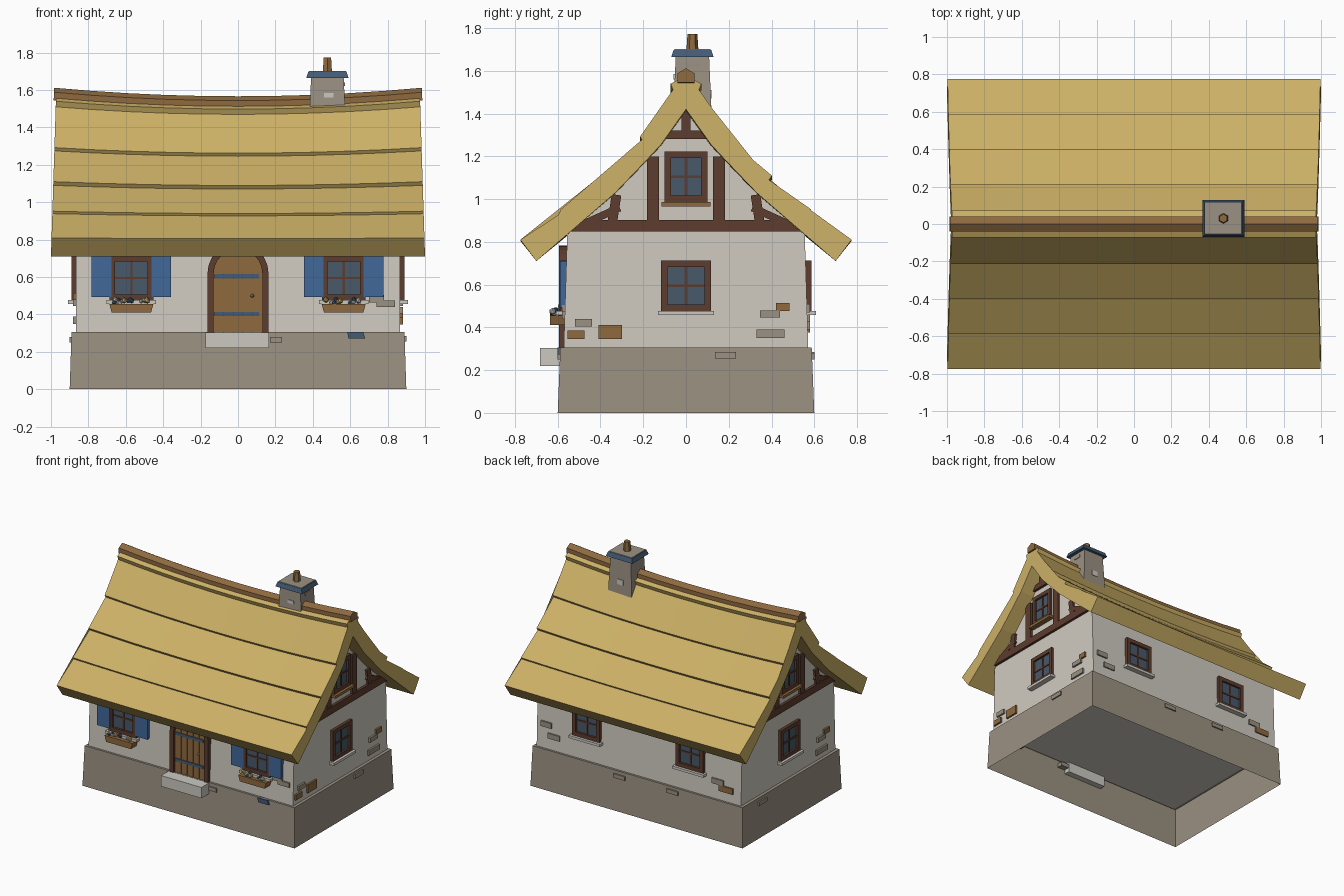
import bpy, bmesh, math, random
from mathutils import Matrix, Vector

if "Cube" in bpy.data.objects:
    bpy.data.objects.remove(bpy.data.objects["Cube"])
random.seed(4)


def material(name, *rgb):
    lin = [((c / 255 + 0.055) / 1.055) ** 2.4 for c in rgb] + [1]
    m = bpy.data.materials.new(name)
    m.use_nodes = True
    m.diffuse_color = lin
    m.node_tree.nodes["Principled BSDF"].inputs["Base Color"].default_value = lin
    return m


THATCH = material("straw thatch", 204, 176, 102)
PLASTER = material("cream plaster", 208, 203, 193)
STONE = material("grey stone", 155, 145, 130)
TIMBER = material("dark timber", 93, 60, 46)
WOOD = material("honey wood", 142, 106, 63)
BLUE = material("shutter blue", 66, 104, 152)
SLATE = material("slate blue", 68, 91, 117)
GLASS = material("window glass", 72, 88, 106)
PALE = material("pale stone", 204, 201, 193)


def finish(name, mat, bm):
    bmesh.ops.recalc_face_normals(bm, faces=bm.faces)
    me = bpy.data.meshes.new(name)
    bm.to_mesh(me)
    bm.free()
    me.materials.append(mat)
    ob = bpy.data.objects.new(name, me)
    bpy.context.collection.objects.link(ob)
    return ob


def loft(bm, rings):
    """Closed solid through rings of equal point count."""
    vs = [[bm.verts.new(p) for p in r] for r in rings]
    n = len(vs[0])
    for a, b in zip(vs, vs[1:]):
        for i in range(n):
            j = (i + 1) % n
            bm.faces.new((a[i], a[j], b[j], b[i]))
    return bm.faces.new(vs[0]), bm.faces.new(vs[-1])


def rect(u0, z0, u1, z1):
    return [(u0, z0), (u1, z0), (u1, z1), (u0, z1)]


def bar(u0, z0, u1, z1, w):
    """Slanted beam of width w between two points."""
    n = Vector((z0 - z1, u1 - u0)).normalized() * w / 2
    a, b = Vector((u0, z0)), Vector((u1, z1))
    return [a - n, b - n, b + n, a + n]


# A wall is (turn about z, distance out); u runs to the viewer's right
FRONT, RIGHT, BACK, LEFT = (0, .565), (90, .867), (180, .565), (270, .867)


def on_wall(name, mat, wall, shapes, depth, start=-.02):
    turn = Matrix.Rotation(math.radians(wall[0]), 3, 'Z')
    bm = bmesh.new()
    for pts in shapes:
        loft(bm, [[turn @ Vector((u, -wall[1] - d, z)) for u, z in pts]
                  for d in (start, depth)])
    return finish(name, mat, bm)


def frustum(name, mat, centre, z0, z1, half0, half1):
    bm = bmesh.new()
    caps = loft(bm, [[(centre[0] + u * h[0], centre[1] + v * h[1], z)
                      for u, v in rect(-1, -1, 1, 1)]
                     for z, h in ((z0, half0), (z1, half1))])
    return bm, caps


def block(name, mat, *args):
    bm, _ = frustum(name, mat, *args)
    return finish(name, mat, bm)


def mirrored(half):
    """Close a half outline, listed from bottom to top, over the axis."""
    return half + [(-u, z) for u, z in reversed(half) if u > 0]


# Foundation, open underneath
bm, caps = frustum("foundation", STONE, (0, 0), 0, .305, (.9, .6), (.89, .588))
bm.faces.remove(caps[0])
finish("foundation", STONE, bm)

# Plaster house body with gables
gable = mirrored([(.572, .3), (.555, .85), (.47, .93), (.33, 1.05), (.18, 1.21), (0, 1.44)])
bm = bmesh.new()
loft(bm, [[(x, y, z) for y, z in gable] for x in (-.867, .867)])
finish("house_body", PLASTER, bm)


# Sagging roof pieces swept along x
def sagging(name, mat, outline, reach, steps=10):
    bm = bmesh.new()
    rings = []
    for i in range(steps + 1):
        t = 2 * i / steps - 1
        ring = []
        for y, z in outline:
            k = (z - .71) / .85
            ring.append((t * (reach - .027 * k), y, z - .043 * k * (1 - t * t)))
        rings.append(ring)
    loft(bm, rings)
    return finish(name, mat, bm)


outer = [(.70, .71), (.775, .81), (.575, .94), (.572, .93), (.585, .952), (.388, 1.09),
         (.385, 1.085), (.402, 1.11), (.203, 1.275), (.2, 1.268), (.215, 1.292),
         (.062, 1.51), (.058, 1.505), (.072, 1.54), (0, 1.575)]
inner = [(0, 1.42), (.117, 1.255), (.18, 1.187), (.33, 1.03), (.48, .9)]
sagging("thatched_roof", THATCH,
        outer + [(-y, z) for y, z in reversed(outer[:-1])]
        + [(-y, z) for y, z in reversed(inner)] + inner[1:], 1.0)
sagging("ridge_beam", WOOD, mirrored([(.04, 1.545), (.04, 1.588), (0, 1.612)]), 1.012)

# Chimney
cx, cy = .478, .03
block("chimney_stack", STONE, (cx, cy), 1.28, 1.67, (.105, .095), (.087, .078))
block("chimney_cap", SLATE, (cx, cy), 1.665, 1.698, (.113, .099), (.102, .088))
block("chimney_top", STONE, (cx, cy), 1.695, 1.702, (.1, .086), (.098, .084))
bm = bmesh.new()
bmesh.ops.create_cone(bm, cap_ends=True, segments=6, radius1=.028, radius2=.023, depth=.075,
                      matrix=Matrix.Translation((cx, cy, 1.735)))
finish("chimney_pot", WOOD, bm)
on_wall("chimney_front_stone", PALE, (0, .04), [rect(.46, 1.56, .51, 1.585)], .018)
on_wall("chimney_back_stone", PALE, (180, .105), [rect(-.5, 1.47, -.45, 1.51)], .015)
on_wall("chimney_side_stone", STONE, (90, .56), [rect(0, 1.62, .06, 1.64)], .012)


# Windows
def window(name, wall, u, z, w, h, sill):
    f = .03
    on_wall(name + "_frame", TIMBER, wall,
            [rect(u - w, z - h, u - w + f, z + h), rect(u + w - f, z - h, u + w, z + h),
             rect(u - w, z - h, u + w, z - h + f), rect(u - w, z + h - f, u + w, z + h)], .022)
    on_wall(name + "_glass", GLASS, wall, [rect(u - w + f, z - h + f, u + w - f, z + h - f)], .006)
    on_wall(name + "_bars", TIMBER, wall,
            [rect(u - .006, z - h + f, u + .006, z + h - f),
             rect(u - w + f, z - .006, u + w - f, z + .006)], .012)
    on_wall(name + "_sill", sill, wall,
            [rect(u - w - .015, z - h - .02, u + w + .015, z - h)], .042)


for label, wall, spots in (("front", FRONT, (-.57, .565)), ("right", RIGHT, (0,)),
                           ("back", BACK, (-.44, .44)), ("left", LEFT, (0,))):
    for i, u in enumerate(spots):
        window(f"{label}_window_{i + 1}", wall, u, .595, .117, .118, PALE)

# Shutters and flower boxes on the front windows
for side, u in (("right", -.57), ("left", .565)):
    on_wall(side + "_shutters", BLUE, FRONT,
            [rect(u + s * .16 - .053, .493, u + s * .16 + .053, .71) for s in (-1, 1)], .024)
    on_wall(side + "_flower_box", WOOD, FRONT,
            [[(u - .105, .41), (u + .105, .41), (u + .118, .456), (u - .118, .456)]], .07)
    for colour, mat in (("white", PALE), ("yellow", THATCH), ("blue", SLATE)):
        bm = bmesh.new()
        for k in range(5):
            spot = (u + random.uniform(-.1, .1), -random.uniform(.6, .625), random.uniform(.46, .48))
            bmesh.ops.create_icosphere(bm, subdivisions=1, radius=random.uniform(.011, .017),
                                       matrix=Matrix.Translation(spot))
        finish(f"{side}_{colour}_flowers", mat, bm)


# Arched door
def arch(r, spring=.62):
    steps = [math.pi * i / 12 for i in range(13)]
    return [(r, .3)] + [(r * math.cos(a), spring + r * math.sin(a)) for a in steps] + [(-r, .3)]


on_wall("door_frame", TIMBER, FRONT, [arch(.163) + arch(.13)[::-1]], .03)
on_wall("door_panel", WOOD, FRONT, [arch(.132)], .01)
planks = []
for i in range(5):
    a, b = -.128 + i * .0512 + .002, -.128 + (i + 1) * .0512 - .002
    planks.append([(a, .305), (b, .305)] + [(u, .62 + math.sqrt(.13 ** 2 - u * u)) for u in (b, a)])
on_wall("door_planks", WOOD, FRONT, planks, .015, .005)
on_wall("door_hinges", SLATE, FRONT,
        [rect(-.125, z, .113, z + .022) for z in (.392, .593)], .021)
bm = bmesh.new()
bmesh.ops.create_icosphere(bm, subdivisions=1, radius=.011,
                           matrix=Matrix.Translation((.077, -.59, .5)))
finish("door_knob", THATCH, bm)
on_wall("door_step", PALE, FRONT, [rect(-.175, .22, .167, .303)], .117)

# Half-timbering and attic windows on both gables
for label, wall in (("right", RIGHT), ("left", LEFT)):
    on_wall(label + "_gable_beams", TIMBER, wall,
            [rect(-.55, .848, .55, .903), rect(-.11, 1.28, .11, 1.32),
             rect(-.02, 1.31, .02, 1.42)], .02)
    shapes = []
    for s in (-1, 1):
        shapes += [rect(s * .155 - .028, .89, s * .155 + .028, 1.2),
                   bar(s * .345, .89, s * .325, 1.02, .045),
                   bar(s * .52, .865, s * .31, .96, .035)]
    on_wall(label + "_gable_posts", TIMBER, wall, shapes, .016)
    window(label + "_attic_window", wall, 0, 1.104, .1, .118, WOOD)

# Exposed wall stones
stones = {
    "front": (FRONT, STONE, [rect(.7, .465, .78, .505), rect(.74, .44, .84, .475)]),
    "right_grey": (RIGHT, STONE, [rect(-.52, .405, -.44, .44), rect(.345, .445, .44, .48),
                                  rect(.33, .35, .46, .39)]),
    "right_brown": (RIGHT, WOOD, [rect(-.555, .345, -.475, .385), rect(-.41, .345, -.3, .41),
                                  rect(.42, .477, .485, .515)]),
    "back_grey": (BACK, STONE, [rect(-.83, .47, -.74, .51), rect(-.77, .39, -.67, .43),
                                rect(.62, .42, .72, .46)]),
    "back_brown": (BACK, WOOD, [rect(.68, .375, .8, .42)]),
    "left_grey": (LEFT, STONE, [rect(.345, .445, .44, .48), rect(.33, .35, .46, .39)]),
    "left_brown": (LEFT, WOOD, [rect(.42, .477, .485, .515)]),
}
for label, (wall, mat, shapes) in stones.items():
    on_wall(label + "_wall_stones", mat, wall, shapes, .014)

# Stones set into the foundation
for label, mat, wall, shapes in (
        ("front", STONE, FRONT, [rect(.17, .25, .235, .28)]),
        ("front_slate", SLATE, FRONT, [[(.59, .272), (.68, .272), (.67, .305), (.585, .305)]]),
        ("right", STONE, RIGHT, [rect(.135, .255, .235, .285)]),
        ("back", STONE, BACK, [rect(-.2, .25, -.1, .28), rect(.25, .255, .35, .285)]),
        ("left", STONE, LEFT, [rect(-.4, .25, -.3, .28)])):
    on_wall(label + "_foundation_stones", mat, wall, shapes, .035)
